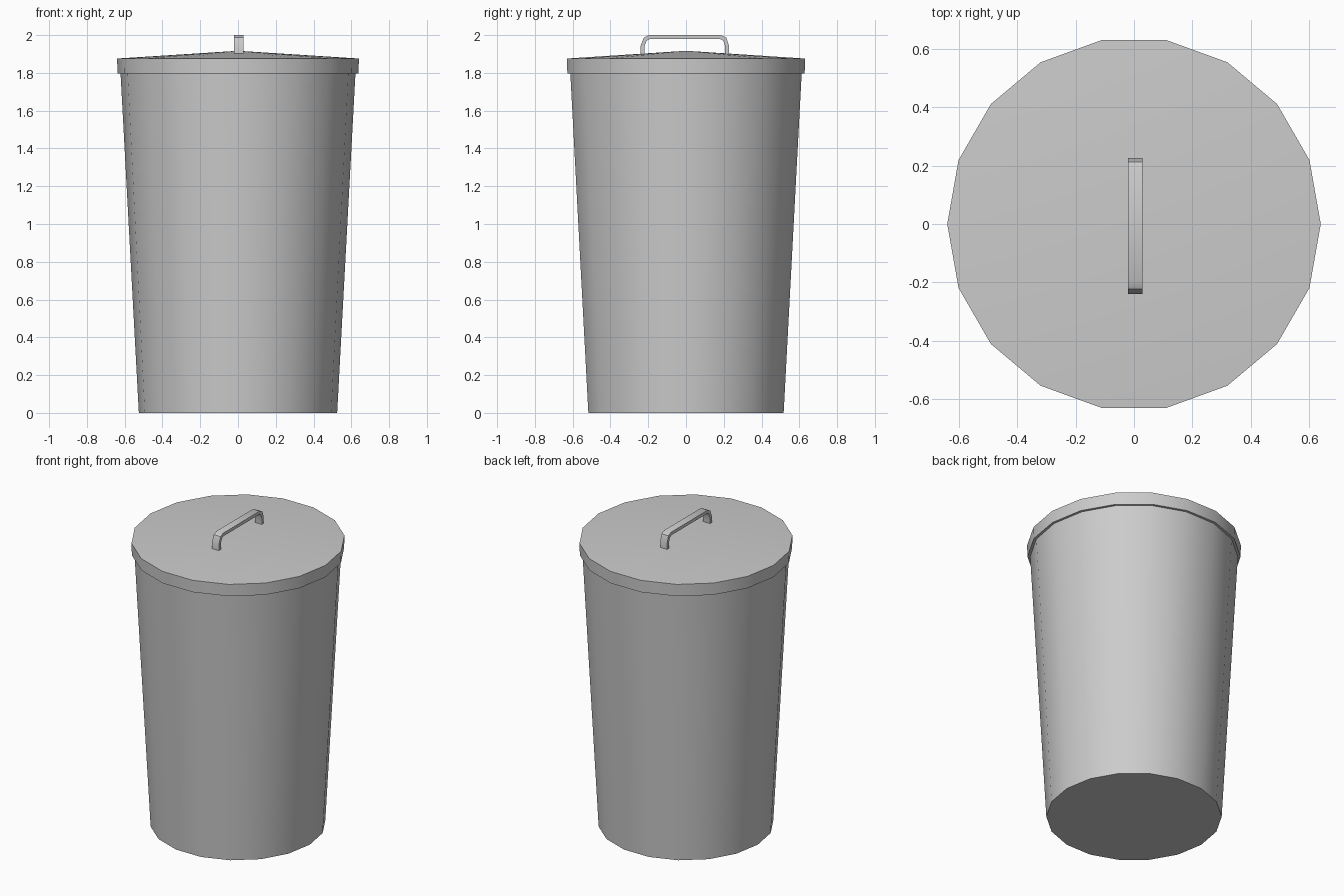
import bpy, bmesh
from math import cos, sin, pi, radians

if "Cube" in bpy.data.objects:
    bpy.data.objects.remove(bpy.data.objects["Cube"])

SIDES = 18


def finish(name, bm):
    bmesh.ops.recalc_face_normals(bm, faces=bm.faces)
    mesh = bpy.data.meshes.new(name)
    bm.to_mesh(mesh)
    bm.free()
    obj = bpy.data.objects.new(name, mesh)
    bpy.context.collection.objects.link(obj)
    bpy.ops.object.select_all(action='DESELECT')
    obj.select_set(True)
    bpy.context.view_layer.objects.active = obj
    bpy.ops.object.shade_smooth_by_angle(angle=radians(30))
    return obj


def lathe(name, profile, apex=None):
    """Stack rings of (radius, z); close the start flat and the end flat or to an apex."""
    bm = bmesh.new()
    rings = [[bm.verts.new((r * cos(2 * pi * i / SIDES), r * sin(2 * pi * i / SIDES), z))
              for i in range(SIDES)] for r, z in profile]
    for a, b in zip(rings, rings[1:]):
        for i in range(SIDES):
            j = (i + 1) % SIDES
            bm.faces.new((a[i], a[j], b[j], b[i]))
    bm.faces.new(rings[0][::-1])
    if apex is None:
        bm.faces.new(rings[-1])
    else:
        tip = bm.verts.new((0, 0, apex))
        for i in range(SIDES):
            bm.faces.new((rings[-1][i], rings[-1][(i + 1) % SIDES], tip))
    return finish(name, bm)


# Tapered bin body
lathe("bin_body", [(0.525, 0), (0.622, 1.8)])

# Lid with straight rim and shallow conical top
lathe("lid", [(0.638, 1.797), (0.64, 1.876)], apex=1.917)

# Bent strap handle: outer and inner side profile (y, z), swept across x
outer = [(-0.24, 1.895), (-0.24, 1.945), (-0.223, 1.987), (-0.197, 2.0),
         (0.185, 2.0), (0.213, 1.987), (0.227, 1.945), (0.227, 1.895)]
inner = [(-0.22, 1.895), (-0.22, 1.942), (-0.208, 1.971), (-0.192, 1.979),
         (0.18, 1.979), (0.197, 1.971), (0.207, 1.942), (0.207, 1.895)]
bm = bmesh.new()
rings = []
for (oy, oz), (iy, iz) in zip(outer, inner):
    rings.append([bm.verts.new(p) for p in ((-0.021, oy, oz), (0.029, oy, oz),
                                            (0.029, iy, iz), (-0.021, iy, iz))])
for a, b in zip(rings, rings[1:]):
    for i in range(4):
        j = (i + 1) % 4
        bm.faces.new((a[i], a[j], b[j], b[i]))
bm.faces.new(rings[0])
bm.faces.new(rings[-1])
finish("lid_handle", bm)
